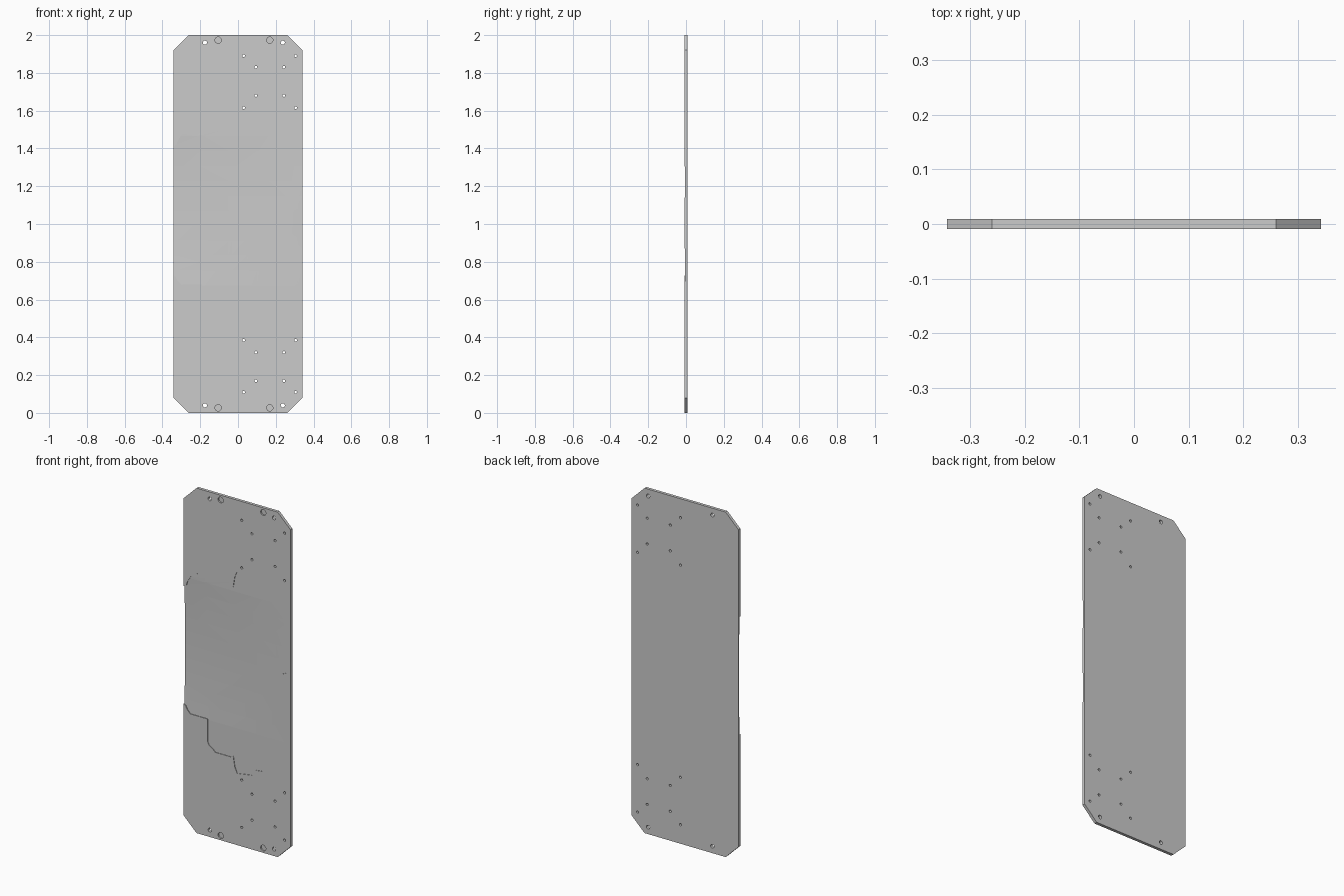
import bpy, bmesh
from mathutils import Matrix, Vector

if "Cube" in bpy.data.objects:
    bpy.data.objects.remove(bpy.data.objects["Cube"])

HALF_T = 0.0087   # half thickness of the plate
HALF_W = 0.342


def new_object(name, bm):
    bmesh.ops.recalc_face_normals(bm, faces=bm.faces)
    mesh = bpy.data.meshes.new(name)
    bm.to_mesh(mesh)
    bm.free()
    obj = bpy.data.objects.new(name, mesh)
    bpy.context.collection.objects.link(obj)
    return obj


def extrude_to(bm, faces, dy):
    """Extrude flat faces along y and return the new vertices."""
    res = bmesh.ops.extrude_face_region(bm, geom=faces, use_keep_orig=True)
    verts = [g for g in res["geom"] if isinstance(g, bmesh.types.BMVert)]
    bmesh.ops.translate(bm, verts=verts, vec=(0, dy, 0))
    return verts


def cut(target, cutter):
    cutter.hide_render = True
    mod = target.modifiers.new("cut", "BOOLEAN")
    mod.operation = "DIFFERENCE"
    mod.solver = "EXACT"
    mod.object = cutter
    bpy.context.view_layer.objects.active = target
    bpy.ops.object.modifier_apply(modifier=mod.name)
    bpy.data.objects.remove(cutter)


# Plate with chamfered corners
bm = bmesh.new()
corner = [(HALF_W, 1.92), (0.26, 2.0)]
top = corner + [(-x, z) for x, z in reversed(corner)]
outline = top + [(x, 2 - z) for x, z in reversed(top)]
face = bm.faces.new([bm.verts.new((x, -HALF_T, z)) for x, z in outline])
extrude_to(bm, [face], 2 * HALF_T)
plate = new_object("door_plate", bm)

# Through holes and blind round recesses, mirrored top to bottom
bm = bmesh.new()


def drill(x, z, r, y0, y1):
    for zz in (z, 2 - z):
        m = Matrix.Translation((x, (y0 + y1) / 2, zz)) @ Matrix.Rotation(1.5707963, 4, "X")
        bmesh.ops.create_cone(bm, cap_ends=True, segments=16, radius1=r, radius2=r,
                              depth=y1 - y0, matrix=m)


for x in (-0.175, 0.237):
    drill(x, 1.96, 0.011, -0.05, 0.05)
for xs, zs in (((0.03, 0.305), (1.89, 1.615)), ((0.095, 0.243), (1.83, 1.68))):
    for x in xs:
        for z in zs:
            drill(x, z, 0.007, -0.05, 0.05)
for x in (-0.105, 0.168):
    drill(x, 1.973, 0.017, -0.05, -HALF_T + 0.008)
cut(plate, new_object("hole_cutter", bm))

# Ragged shallow hollow on the front, deepest at the left edge
left_top = [(-0.36, 1.40), (-0.325, 1.42), (-0.32, 1.44), (-0.295, 1.48),
            (-0.27, 1.49), (-0.25, 1.51), (-0.035, 1.51)]
right_top = [(-0.025, 1.49), (-0.015, 1.55), (0, 1.585), (0.095, 1.57), (0.10, 1.55),
             (0.12, 1.535), (0.16, 1.53), (0.30, 1.39), (0.305, 1.36), (0.34, 1.305),
             (0.36, 1.30)]
notch = [(0.36, 1.145), (0.34, 1.14), (0.318, 1.11), (0.315, 1.08), (0.293, 1.07),
         (0.285, 0.95), (0.31, 0.93), (0.318, 0.89), (0.34, 0.87), (0.36, 0.865)]
left_bottom = [(-0.035, 0.50), (-0.14, 0.50), (-0.155, 0.515), (-0.18, 0.53),
               (-0.19, 0.55), (-0.19, 0.68), (-0.30, 0.68), (-0.32, 0.70),
               (-0.33, 0.72), (-0.36, 0.74)]
hollow = (left_top + right_top + notch
          + [(x, 2 - z) for x, z in reversed(right_top)] + left_bottom)


def depth(x, z):
    across = min(1, max(0, (HALF_W - x) / (2 * HALF_W)))
    return 0.003 + 0.010 * across * max(0, 1 - ((z - 1.07) / 0.4) ** 2)


bm = bmesh.new()
bm.faces.new([bm.verts.new((x, -0.03, z)) for x, z in hollow])
bmesh.ops.triangulate(bm, faces=bm.faces[:])
cuts = [((0, 0, 0.675 + 0.079 * i), (0, 0, 1)) for i in range(11)]
cuts += [((-0.2 + 0.15 * i, 0, 0), (1, 0, 0)) for i in range(4)]
for co, no in cuts:
    bmesh.ops.bisect_plane(bm, geom=bm.verts[:] + bm.edges[:] + bm.faces[:],
                           plane_co=Vector(co), plane_no=Vector(no))
for v in extrude_to(bm, bm.faces[:], 0.01):
    v.co.y = -HALF_T + depth(v.co.x, v.co.z)
bmesh.ops.triangulate(bm, faces=bm.faces[:])
cut(plate, new_object("hollow_cutter", bm))
